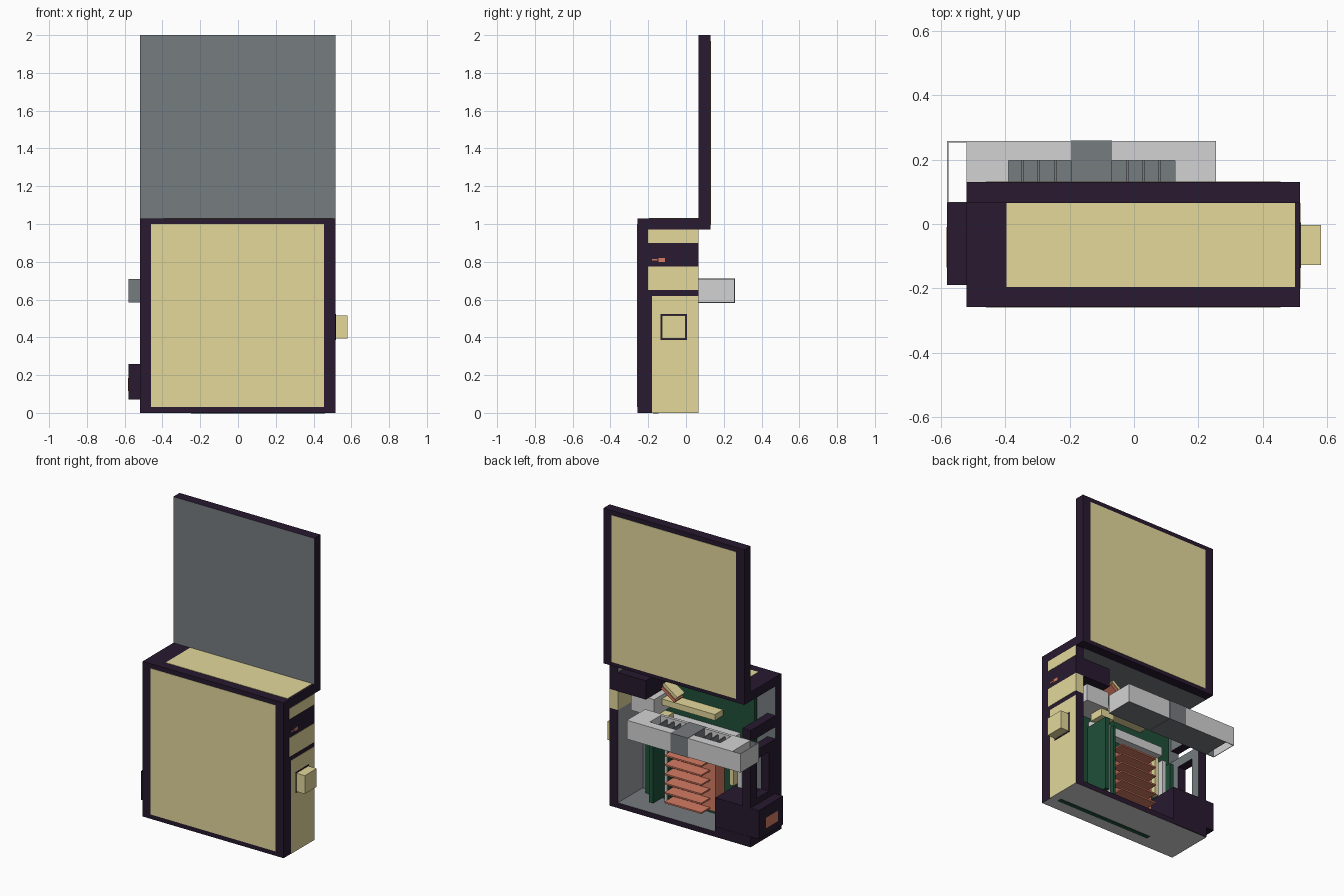
import bpy, bmesh, math
from mathutils import Vector

if "Cube" in bpy.data.objects:
    bpy.data.objects.remove(bpy.data.objects["Cube"])


def mat(name, rgb):
    m = bpy.data.materials.new(name)
    m.diffuse_color = (*rgb, 1)
    m.use_nodes = True
    m.node_tree.nodes["Principled BSDF"].inputs["Base Color"].default_value = m.diffuse_color
    return m


DARK = mat("dark_plum", (.021, .010, .029))
BEIGE = mat("beige", (.77, .69, .33))
GREY = mat("grey", (.18, .20, .215))
MID = mat("middle_grey", (.33, .34, .35))
LIGHT = mat("light_grey", (.65, .65, .65))
GREEN = mat("board_green", (.014, .08, .042))
COPPER = mat("copper", (.66, .20, .125))


def box(name, x, y, z, m, sides=None, rot=None):
    """Box from ranges; sides maps an axis direction to another material."""
    lo, hi = Vector((x[0], y[0], z[0])), Vector((x[1], y[1], z[1]))
    bm = bmesh.new()
    bmesh.ops.create_cube(bm, size=1)
    for v in bm.verts:
        v.co = Vector(a * b for a, b in zip(v.co, hi - lo))
    bm.normal_update()
    me = bpy.data.meshes.new(name)
    me.materials.append(m)
    for i, (d, other) in enumerate((sides or {}).items()):
        me.materials.append(other)
        axis, sign = "xyz".index(d[0]), 1 if d[1] == "+" else -1
        for f in bm.faces:
            if f.normal[axis] * sign > .9:
                f.material_index = i + 1
    bm.to_mesh(me)
    bm.free()
    ob = bpy.data.objects.new(name, me)
    ob.location = (lo + hi) / 2
    if rot:
        ob.rotation_euler = rot
    bpy.context.collection.objects.link(ob)
    return ob


L, R, F, B, T = -.52, .515, -.257, .065, 1.03   # case limits
W = .06                                         # wall thickness
E = .002                                        # panel thickness

# Case shell, open at the back
box("front_wall", (L, R), (F, F + W), (0, T), DARK, {"y+": GREY, "z-": LIGHT})
box("right_wall_low", (R - W, R), (F + W, B), (0, .65), DARK, {"x-": MID, "z-": LIGHT})
box("right_wall_slot", (R - W, R), (F + W, B), (.65, .775), BEIGE)
box("right_wall_high", (R - W, R), (F + W, B), (.775, .97), DARK, {"x-": MID})
box("floor", (L, R - W), (F + W, B), (0, .035), DARK, {"z+": GREY, "z-": LIGHT})
box("roof", (L, R), (F + W, B), (.97, T), DARK, {"z-": GREY})

# Left wall built as a frame with a window and an upper opening
wall = {"x+": GREY}
box("left_wall_low", (L, L + W), (F + W, B), (.035, .30), DARK, wall)
box("left_wall_front_post", (L, L + W), (F + W, -.13), (.30, .56), DARK, wall)
box("left_wall_back_post", (L, L + W), (.0, B), (.30, .56), DARK, wall)
box("left_wall_middle", (L, L + W), (F + W, B), (.56, .62), DARK, wall)
box("left_wall_beam", (L, L + W), (F + W, B), (.70, .775), DARK, wall)

# Thin outer panels
box("front_panel", (-.46, .455), (F - E, F), (.03, 1.0), BEIGE)
box("top_panel", (-.395, .50), (-.195, B), (T, T + E), BEIGE)
box("side_panel_low", (R, R + E), (-.18, B), (0, .62), BEIGE)
box("side_panel_middle", (R, R + E), (-.20, B), (.65, .775), BEIGE)
box("side_panel_high", (R, R + E), (-.20, B), (.90, .97), BEIGE)
box("drive_light", (R, R + E), (-.145, -.11), (.80, .82), COPPER)
box("drive_slot", (R, R + E), (-.18, -.15), (.806, .814), COPPER)
box("bottom_board_edge", (-.25, .46), (-.175, -.145), (-E, 0), GREEN)

# Power button with a thin dark rim at its base
box("button_rim", (R, R + 2 * E), (-.136, .004), (.386, .524), DARK)
box("power_button", (R, .58), (-.128, -.003), (.394, .516), BEIGE)

# Raised side cover
box("cover", (L, R), (B, .13), (.97, 2.0), DARK, {"y-": GREY})
box("cover_panel", (-.46, .455), (.13, .13 + E), (.995, 1.97), BEIGE)

# Power supply with its socket
box("power_supply", (-.58, -.26), (-.19, B), (.07, .26), DARK)
box("power_supply_base", (L, -.26), (-.19, B + .002), (.002, .07), DARK)
box("power_socket", (-.58 - E, -.58), (-.135, -.01), (.115, .185), COPPER)

# Expansion card sticking out of the back, with two sunken fan bays
CX, CY, CB = (L, .255), (B, .257), (.585, .71)
box("card_base", CX, CY, (.585, .64), LIGHT, {"z+": GREY, "z-": GREY})
box("card_back_rim", CX, (.197, .257), (.64, .71), LIGHT)
box("card_front_rim", CX, (B, .085), (.64, .71), LIGHT)
box("card_left_rim", (L, -.39), (.085, .197), (.64, .71), LIGHT)
box("card_right_rim", (.127, .255), (.085, .197), (.64, .71), LIGHT)
box("card_band", (-.195, -.068), (B, .259), (.583, .712), GREY)
for i, x in enumerate((-.345, -.295, -.245, -.02, .03, .08)):
    box(f"card_vent_bar_{i}", (x - .004, x + .004), (.085, .197), (.64, .695), GREY)

# Open metal bracket on the end of the card
box("bracket_front", (-.58, L), (B, B + .004), CB, GREY)
box("bracket_back", (-.58, L), (.253, .257), CB, LIGHT)
box("bracket_end", (-.58, -.576), CY, CB, LIGHT)

# Main board, slots and upright boards
box("main_board", (-.40, .40), (-.175, -.145), (.035, .93), GREEN)
box("memory_slot", (-.17, .24), (-.145, -.06), (.70, .74), BEIGE)
box("cable_channel", (-.30, .24), (-.145, -.09), (.56, .62), LIGHT)
box("corner_block", (.16, .26), (-.10, .0), (.60, .65), BEIGE)
box("upright_board", (.22, .25), (-.145, .03), (.08, .58), GREEN)
box("upright_connector", (.16, .18), (-.145, -.03), (.08, .58), LIGHT)
box("second_board", (.13, .145), (-.145, -.02), (.08, .58), GREEN)
for i in range(3):
    x = -.25 - i * .06
    box(f"card_slot_{i}", (x - .03, x), (-.145, -.10), (.28, .54),
        (BEIGE, LIGHT, GREEN)[i])

# Heat sink with stacked fins
box("heat_sink_core", (-.18, .12), (-.145, -.05), (.10, .45), COPPER)
for i in range(6):
    z = .11 + i * .062
    box(f"heat_sink_fin_{i}", (-.14, .13), (-.05, .04), (z, z + .010), COPPER)

# Drives and the tilted cable
box("disc_drive", (.25, R - W), (-.19, B), (.775, .90), DARK)
box("hard_drive", (.22, .39), (-.145, .02), (.65, .765), LIGHT)
box("cable_top", (.06, .18), (-.08, 0), (.83, .85), BEIGE, rot=(0, math.radians(-35), 0))
box("cable_bottom", (.07, .19), (-.08, 0), (.805, .825), COPPER, rot=(0, math.radians(-35), 0))
